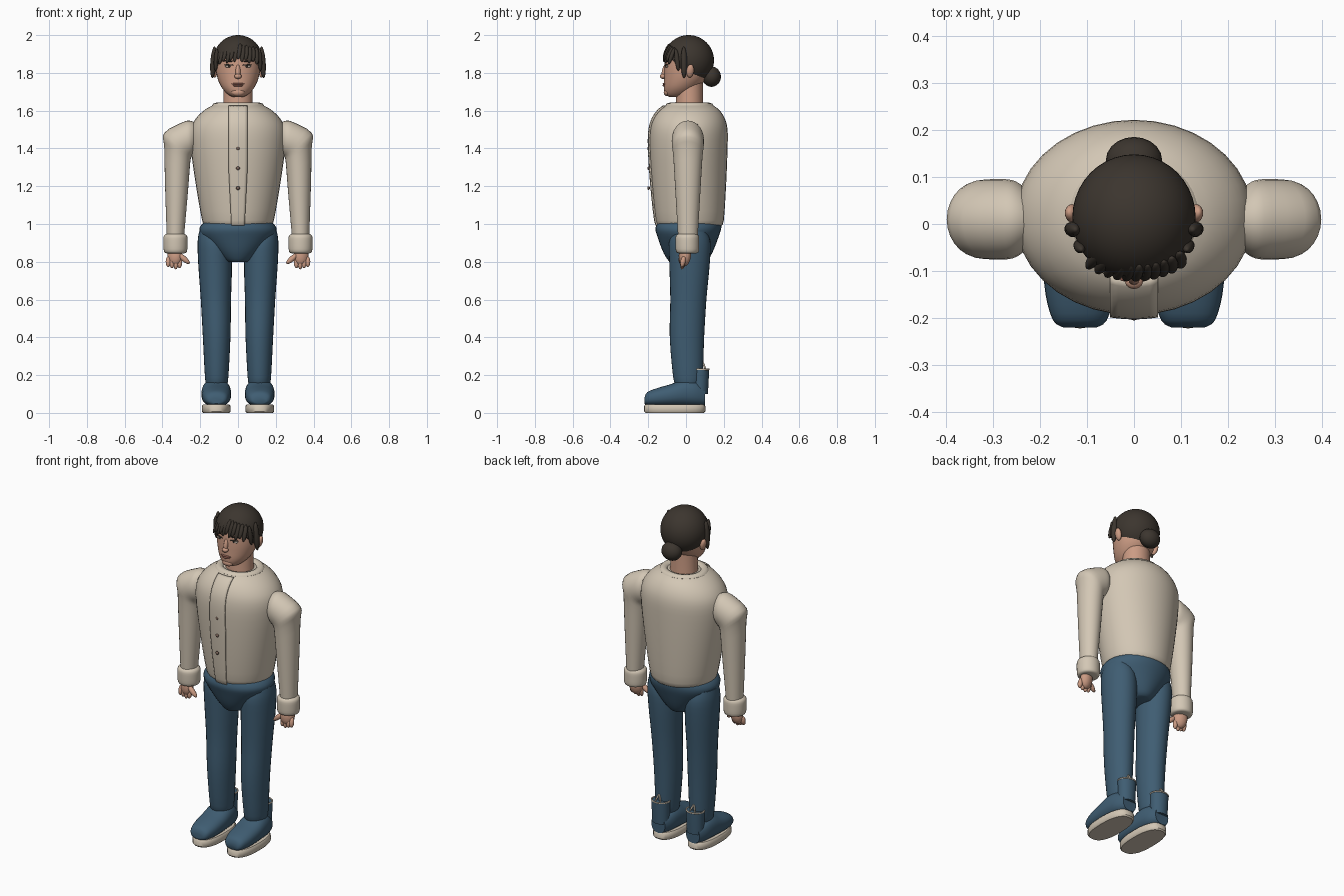
import bpy, bmesh, math
from mathutils import Vector, Matrix

if "Cube" in bpy.data.objects:
    bpy.data.objects.remove(bpy.data.objects["Cube"])


def material(name, rgb):
    m = bpy.data.materials.new(name)
    m.diffuse_color = (*rgb, 1)
    m.use_nodes = True
    m.node_tree.nodes["Principled BSDF"].inputs["Base Color"].default_value = m.diffuse_color
    return m


CREAM = material("cream cloth", (0.65, 0.57, 0.46))
BLUE = material("denim blue", (0.05, 0.11, 0.17))
SKIN = material("skin", (0.60, 0.33, 0.23))
HAIR = material("dark hair", (0.045, 0.036, 0.028))
BROWN = material("button brown", (0.20, 0.13, 0.10))
LIP = material("lip", (0.36, 0.15, 0.11))
WHITE = material("eye white", (0.62, 0.52, 0.44))


def finish(name, bm, mat, side=1, angle=40):
    """Turn a bmesh into a smooth object, mirrored in x when side is -1."""
    bmesh.ops.scale(bm, vec=(side, 1, 1), verts=bm.verts)
    bmesh.ops.recalc_face_normals(bm, faces=bm.faces)
    me = bpy.data.meshes.new(name)
    bm.to_mesh(me)
    bm.free()
    me.materials.append(mat)
    ob = bpy.data.objects.new(name, me)
    bpy.context.collection.objects.link(ob)
    bpy.ops.object.select_all(action='DESELECT')
    ob.select_set(True)
    bpy.context.view_layer.objects.active = ob
    bpy.ops.object.shade_smooth_by_angle(angle=math.radians(angle))
    return ob


def refine(secs, steps=3):
    """Catmull-Rom interpolation between sections of numbers."""
    out = []
    for i in range(len(secs) - 1):
        p = [secs[max(i - 1, 0)], secs[i], secs[i + 1], secs[min(i + 2, len(secs) - 1)]]
        for k in range(steps):
            t = k / steps
            out.append([0.5 * (2 * b + (c - a) * t + (2 * a - 5 * b + 4 * c - d) * t * t
                               + (3 * b - a - 3 * c + d) * t ** 3) for a, b, c, d in zip(*p)])
    return out + [list(secs[-1])]


def loft(name, rings, mat, side=1, n=28, power=1.0, angle=40):
    """Skin rings given as (centre, half axis u, half axis v)."""
    def f(x):
        return math.copysign(abs(x) ** power, x)
    bm = bmesh.new()
    loops = [[bm.verts.new(Vector(c) + Vector(u) * f(math.cos(2 * math.pi * i / n))
                           + Vector(v) * f(math.sin(2 * math.pi * i / n))) for i in range(n)]
             for c, u, v in rings]
    for a, b in zip(loops, loops[1:]):
        for i in range(n):
            j = (i + 1) % n
            bm.faces.new((a[i], a[j], b[j], b[i]))
    bm.faces.new(loops[0])
    bm.faces.new(loops[-1])
    return finish(name, bm, mat, side, angle)


def upright(secs, cx=0):
    """Rings from (z, half width, front y, back y)."""
    return [((cx, (f + b) / 2, z), (w, 0, 0), (0, (b - f) / 2, 0)) for z, w, f, b in secs]


def blob(name, centre, radii, mat, side=1, axis=(0, 0, 1), seg=20):
    """Ellipsoid whose local z points along axis."""
    bm = bmesh.new()
    rot = Vector((0, 0, 1)).rotation_difference(Vector(axis)).to_matrix().to_4x4()
    bmesh.ops.create_uvsphere(bm, u_segments=seg, v_segments=seg // 2 + 2, radius=1,
                              matrix=Matrix.Translation(centre) @ rot @ Matrix.Diagonal((*radii, 1)))
    return finish(name, bm, mat, side)


def limb(name, a, b, r, mat, side=1, flat=1.0):
    """Slim ellipsoid reaching from a to b."""
    a, b = Vector(a), Vector(b)
    return blob(name, (a + b) / 2, (r, r * flat, (b - a).length / 2), mat, side, b - a, 12)


def band(name, centre, rx, ry, r, rz, mat, side=1):
    """Elliptical ring lying flat, with section half width r and half height rz."""
    bm = bmesh.new()
    n, m = 32, 8
    g = []
    for i in range(n):
        a = 2 * math.pi * i / n
        g.append([bm.verts.new((centre[0] + (rx + r * math.cos(q)) * math.cos(a),
                                centre[1] + (ry + r * math.cos(q)) * math.sin(a),
                                centre[2] + rz * math.sin(q)))
                  for q in [2 * math.pi * k / m for k in range(m)]])
    for i in range(n):
        for k in range(m):
            bm.faces.new((g[i][k], g[(i + 1) % n][k], g[(i + 1) % n][(k + 1) % m], g[i][(k + 1) % m]))
    return finish(name, bm, mat, side, 60)


# shirt body
torso = refine([(0.99, 0.175, -0.145, 0.185), (1.02, 0.19, -0.16, 0.20), (1.2, 0.222, -0.18, 0.212),
                (1.4, 0.25, -0.193, 0.22), (1.5, 0.25, -0.19, 0.22), (1.56, 0.222, -0.172, 0.205),
                (1.605, 0.175, -0.14, 0.175), (1.63, 0.13, -0.105, 0.14)])
loft("shirt_body", upright(torso), CREAM, n=36)
band("collar", (0, 0.018, 1.628), 0.115, 0.105, 0.022, 0.014, CREAM)

# front placket following the chest
bm = bmesh.new()
rows = []
for z, w, f, b in torso[1:-1]:
    hw = 0.035 + 0.015 * min(1, (z - 1) / 0.3)
    rows.append([bm.verts.new((x, (f + b) / 2 - (b - f) / 2 * math.sqrt(1 - (x / w) ** 2) - 0.005, z))
                 for x in [hw * k / 3 for k in range(-3, 4)]])
for p, q in zip(rows, rows[1:]):
    for i in range(6):
        bm.faces.new((p[i], p[i + 1], q[i + 1], q[i]))
placket = finish("placket", bm, CREAM)
mod = placket.modifiers.new("thickness", 'SOLIDIFY')
mod.thickness = 0.008
mod.offset = 0
for z in (1.40, 1.295, 1.19):
    blob("button", (0, -0.198, z), (0.01, 0.007, 0.01), BROWN, seg=12)

# hips
loft("hips", upright(refine([(0.80, 0.06, -0.085, 0.10), (0.815, 0.085, -0.10, 0.12),
                             (0.86, 0.13, -0.125, 0.145), (0.93, 0.19, -0.15, 0.172),
                             (0.97, 0.205, -0.162, 0.185), (1.0, 0.19, -0.155, 0.188),
                             (1.01, 0.175, -0.145, 0.18)])), BLUE, n=32)

for s in (1, -1):
    # trouser leg: z, centre x, half width, front, back
    secs = refine([(0.15, 0.113, 0.055, -0.055, 0.075), (0.19, 0.113, 0.062, -0.068, 0.088),
                   (0.4, 0.113, 0.073, -0.086, 0.096), (0.6, 0.117, 0.08, -0.083, 0.108),
                   (0.78, 0.121, 0.089, -0.088, 0.125), (0.9, 0.127, 0.087, -0.09, 0.13),
                   (0.96, 0.14, 0.066, -0.07, 0.11)])
    loft("trouser_leg", [((c, (f + b) / 2, z), (w, 0, 0), (0, (b - f) / 2, 0))
                         for z, c, w, f, b in secs], BLUE, s)
    # shoe: y, half width, bottom, top
    secs = refine([(-0.22, 0.035, 0.05, 0.08), (-0.205, 0.057, 0.04, 0.11), (-0.15, 0.073, 0.035, 0.132),
                   (-0.08, 0.078, 0.035, 0.152), (-0.01, 0.077, 0.035, 0.178),
                   (0.05, 0.068, 0.035, 0.172), (0.1, 0.045, 0.04, 0.14)])
    loft("shoe", [((0.115, y, (a + b) / 2), (w, 0, 0), (0, 0, (b - a) / 2))
                  for y, w, a, b in secs], BLUE, s, power=0.85)
    loft("sole", upright([(0, 0.07, -0.215, 0.095), (0.008, 0.076, -0.222, 0.102),
                          (0.036, 0.076, -0.222, 0.102), (0.045, 0.07, -0.215, 0.095)], 0.115),
         CREAM, s, power=0.8)
    # heel counter, its trim and pull tab
    loft("heel_counter", upright([(0.10, 0.05, 0.03, 0.116), (0.17, 0.052, 0.03, 0.12),
                                  (0.23, 0.054, 0.03, 0.122)], 0.115), BLUE, s)
    band("heel_trim", (0.115, 0.076, 0.23), 0.052, 0.045, 0.004, 0.005, CREAM, s)
    for dx in (-0.018, 0.018):
        limb("pull_tab", (0.115 + dx, 0.105, 0.225), (0.115, 0.088, 0.272), 0.005, CREAM, s)

    # sleeve: outer x, z, inner x, z, half depth
    secs = refine([(0.225, 1.535, 0.225, 1.38, 0.06), (0.255, 1.547, 0.235, 1.37, 0.077),
                   (0.295, 1.538, 0.243, 1.36, 0.085), (0.391, 1.482, 0.25, 1.345, 0.084),
                   (0.39, 1.4, 0.255, 1.3, 0.077), (0.386, 1.2, 0.265, 1.17, 0.067),
                   (0.377, 0.93, 0.286, 0.93, 0.052)])
    loft("sleeve", [(((a + c) / 2, 0.01, (b + d) / 2), ((a - c) / 2, 0, (b - d) / 2), (0, h, 0))
                    for a, b, c, d, h in secs], CREAM, s)
    loft("cuff", upright(refine([(0.845, 0.048, -0.04, 0.055), (0.855, 0.061, -0.053, 0.068),
                                 (0.9, 0.064, -0.056, 0.07), (0.935, 0.062, -0.054, 0.068),
                                 (0.948, 0.048, -0.04, 0.056)]), 0.331), CREAM, s)
    # hand
    limb("palm", (0.333, 0.0, 0.89), (0.335, -0.012, 0.775), 0.042, SKIN, s, 0.75)
    limb("thumb", (0.32, -0.02, 0.845), (0.256, -0.028, 0.79), 0.015, SKIN, s)
    for k in range(4):
        x = 0.308 + 0.02 * k
        limb("finger", (x, -0.01, 0.83), (x + 0.002, -0.022, 0.76 + 0.006 * abs(k - 1)), 0.014, SKIN, s)

# neck and head
loft("neck", upright([(1.58, 0.085, -0.06, 0.095), (1.65, 0.077, -0.054, 0.09),
                      (1.78, 0.077, -0.05, 0.09)]), SKIN)
loft("head", upright(refine([(1.672, 0.025, -0.085, -0.03), (1.685, 0.052, -0.108, 0.02),
                             (1.72, 0.085, -0.117, 0.065), (1.77, 0.108, -0.116, 0.105),
                             (1.83, 0.118, -0.114, 0.12), (1.9, 0.113, -0.105, 0.125),
                             (1.96, 0.075, -0.06, 0.09)])), SKIN, n=32)
limb("nose_bridge", (0, -0.108, 1.845), (0, -0.122, 1.77), 0.013, SKIN)
blob("nose_tip", (0, -0.122, 1.782), (0.019, 0.016, 0.014), SKIN)
blob("chin", (0, -0.1, 1.697), (0.035, 0.018, 0.02), SKIN)
blob("upper_lip", (0, -0.115, 1.742), (0.034, 0.009, 0.005), LIP)
blob("lower_lip", (0, -0.116, 1.733), (0.026, 0.009, 0.006), LIP)

# hair cap, trimmed to the hairline at the face and the nape
bm = bmesh.new()
bmesh.ops.create_uvsphere(bm, u_segments=40, v_segments=28, radius=1,
                          matrix=Matrix.Translation((0, 0.014, 1.867)) @ Matrix.Diagonal((0.131, 0.134, 0.133, 1)))
for co, no in (((0, -0.115, 1.915), (0, -0.73, -0.68)), ((0, 0, 1.762), (0, 0, -1))):
    cut = bmesh.ops.bisect_plane(bm, geom=bm.verts[:] + bm.edges[:] + bm.faces[:],
                                 plane_co=co, plane_no=no, clear_outer=True)
    bmesh.ops.holes_fill(bm, edges=[e for e in bm.edges if e.is_boundary], sides=0)
finish("hair_cap", bm, HAIR)
blob("hair_bun", (0, 0.135, 1.78), (0.06, 0.05, 0.054), HAIR)

# fringe strands
for k in range(-5, 6):
    x = 0.02 * k
    y = -0.122 * math.sqrt(1 - (x / 0.16) ** 2)
    limb("fringe_strand", (x * 0.85 + 0.012, y + 0.035, 1.955 - 0.2 * abs(x)),
         (x, y + 0.003, 1.872 - 0.012 * (k % 2) - 0.15 * abs(x)), 0.014, HAIR, 1, 0.8)

for s in (1, -1):
    # side lock, ear, eye and brow
    limb("side_lock", (0.124, -0.012, 1.94), (0.136, -0.01, 1.772), 0.017, HAIR, s)
    limb("temple_strand", (0.112, -0.055, 1.93), (0.119, -0.04, 1.81), 0.013, HAIR, s)
    blob("ear", (0.13, 0.022, 1.81), (0.015, 0.02, 0.036), SKIN, s, (0.25, 0.1, 1))
    blob("eye", (0.048, -0.1, 1.835), (0.022, 0.008, 0.007), WHITE, s)
    blob("iris", (0.047, -0.106, 1.835), (0.007, 0.004, 0.006), HAIR, s, seg=12)
    limb("eyelid", (0.024, -0.111, 1.841), (0.074, -0.096, 1.843), 0.004, HAIR, s)
    limb("brow", (0.025, -0.112, 1.862), (0.08, -0.088, 1.864), 0.005, HAIR, s)
